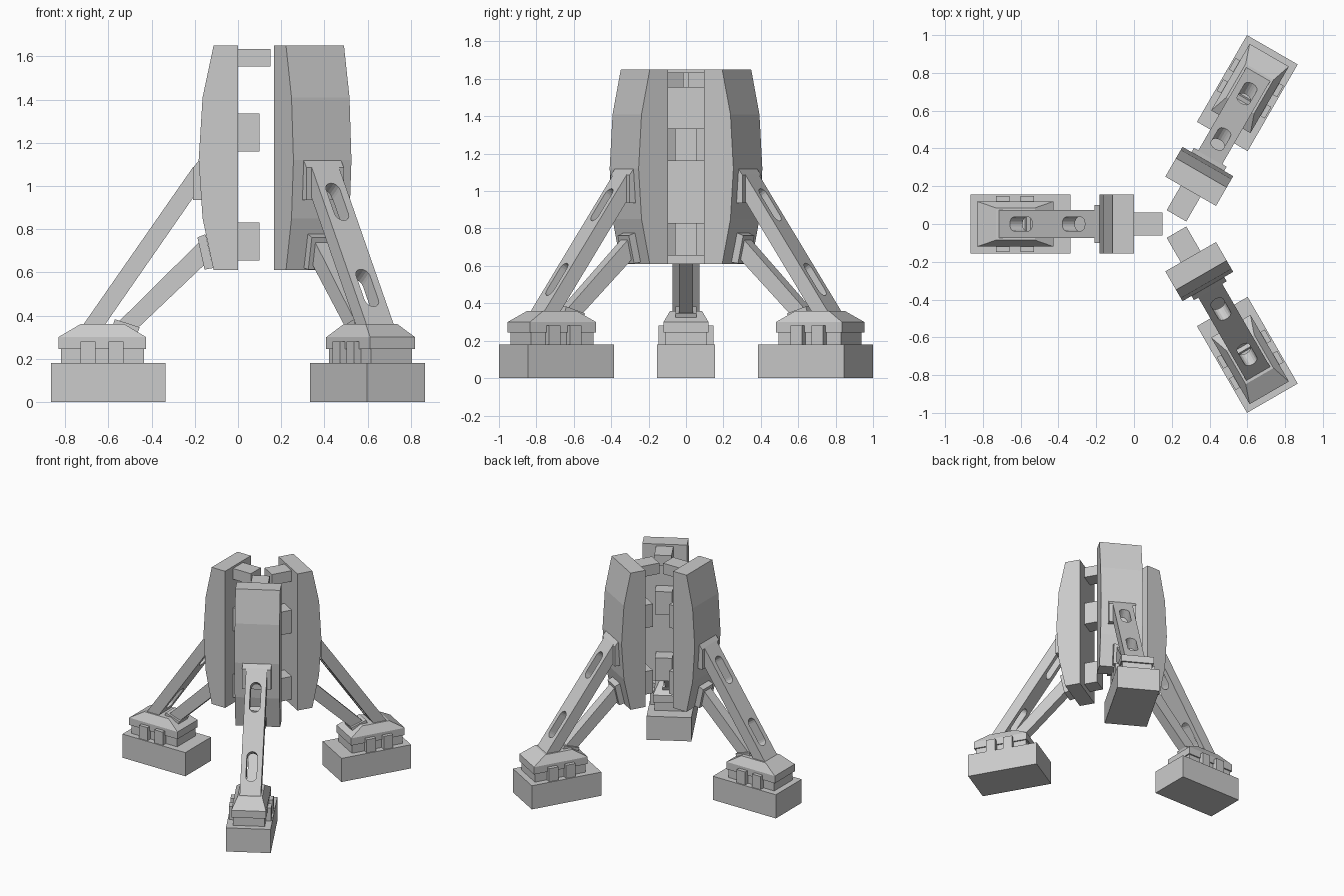
import bpy, bmesh, math
from mathutils import Matrix, Vector

if "Cube" in bpy.data.objects:
    bpy.data.objects.remove(bpy.data.objects["Cube"], do_unlink=True)

grey = bpy.data.materials.new("plain_grey")
grey.use_nodes = True
GREY = (0.6, 0.6, 0.6, 1)
grey.diffuse_color = GREY
grey.node_tree.nodes["Principled BSDF"].inputs["Base Color"].default_value = GREY

AXIS_X = 0.2      # the three legs radiate from the vertical line x = AXIS_X


def finish(name, bm, place):
    bmesh.ops.recalc_face_normals(bm, faces=bm.faces)
    mesh = bpy.data.meshes.new(name)
    bm.to_mesh(mesh)
    bm.free()
    mesh.materials.append(grey)
    ob = bpy.data.objects.new(name, mesh)
    bpy.context.collection.objects.link(ob)
    ob.matrix_world = place
    return ob


def loft(name, rings, place):
    """Skin closed rings of equal length and cap both ends."""
    bm = bmesh.new()
    loops = [[bm.verts.new(p) for p in ring] for ring in rings]
    n = len(loops[0])
    for a, b in zip(loops, loops[1:]):
        for i in range(n):
            j = (i + 1) % n
            bm.faces.new((a[i], a[j], b[j], b[i]))
    bm.faces.new(loops[0])
    bm.faces.new(loops[-1])
    return finish(name, bm, place)


def prism(name, profile, half, place, shift=0.0):
    """Extrude a (radius, height) profile sideways."""
    return loft(name, [[(r, shift + s * half, z) for r, z in profile]
                       for s in (-1, 1)], place)


def block(name, r0, r1, z0, z1, half, place, shift=0.0):
    return prism(name, [(r0, z0), (r1, z0), (r1, z1), (r0, z1)], half, place, shift)


def cut_slots(strut, centres, along, place):
    """Cut round-ended slots square through a strut."""
    across = Vector((-along.z, 0, along.x))
    side = Vector((0, 1, 0))
    cutters = []
    for c in centres:
        outline = []
        for end in (1, -1):
            for k in range(9):
                a = math.pi * (k / 8 - 0.5)
                outline.append(end * (along * (0.068 + 0.037 * math.cos(a))
                                      + side * 0.037 * math.sin(a)))
        cutter = loft("slot_cutter", [[c + p + across * d for p in outline]
                                      for d in (-0.2, 0.2)], place)
        cutter.hide_render = True
        mod = strut.modifiers.new("slot", "BOOLEAN")
        mod.operation = "DIFFERENCE"
        mod.solver = "EXACT"
        mod.object = cutter
        cutters.append(cutter)
    bpy.context.view_layer.update()
    graph = bpy.context.evaluated_depsgraph_get()
    mesh = bpy.data.meshes.new_from_object(strut.evaluated_get(graph))
    strut.modifiers.clear()
    strut.data = mesh
    for cutter in cutters:
        bpy.data.objects.remove(cutter, do_unlink=True)


def leg(tag, angle):
    place = Matrix.Translation((AXIS_X, 0, 0)) @ Matrix.Rotation(math.radians(angle), 4, "Z")

    # Upright shell with a bowed outer face, and the lugs on its inner face
    prism(tag + "_shell", [(0.2, 0.61), (0.313, 0.61), (0.364, 0.85), (0.382, 1.12),
                           (0.364, 1.41), (0.313, 1.65), (0.2, 1.65)], 0.155, place)
    block(tag + "_top_lug", 0.05, 0.2, 1.553, 1.635, 0.06, place)
    block(tag + "_middle_lug", 0.1, 0.2, 1.16, 1.335, 0.06, place)
    block(tag + "_lower_lug", 0.1, 0.2, 0.655, 0.83, 0.06, place)

    # Foot: block, neck, tapered cap and side clips
    block(tag + "_foot", 0.535, 1.065, 0, 0.18, 0.155, place)
    block(tag + "_foot_neck", 0.635, 1.02, 0.18, 0.245, 0.11, place)
    tiers = [(0.625, 1.032, 0.12, 0.245), (0.625, 1.032, 0.12, 0.3),
             (0.725, 0.93, 0.085, 0.36)]
    loft(tag + "_foot_cap", [[(a, -h, z), (b, -h, z), (b, h, z), (a, h, z)]
                             for a, b, h, z in tiers], place)
    for side in (-1, 1):
        for r in (0.73, 0.86):
            block(tag + "_foot_clip", r, r + 0.07, 0.18, 0.28, 0.021, place, side * 0.126)

    # Upper strut with two slots, and its pad on the shell
    prism(tag + "_upper_pad", [(0.36, 0.935), (0.408, 0.935), (0.408, 1.085), (0.38, 1.12),
                               (0.36, 1.12)], 0.1, place)
    strut = prism(tag + "_upper_strut", [(0.405, 0.95), (0.405, 1.092), (0.915, 0.36),
                                         (0.915, 0.345), (0.825, 0.345)], 0.073, place)
    cut_slots(strut, [Vector((0.52, 0, 0.927)), Vector((0.797, 0, 0.528))],
              Vector((0.572, 0, -0.82)), place)

    # Lower strut with a tilted pad at each end
    prism(tag + "_lower_strut", [(0.34, 0.65), (0.375, 0.745), (0.75, 0.374), (0.662, 0.344)],
          0.038, place)
    prism(tag + "_lower_pad", [(0.315, 0.62), (0.355, 0.613), (0.388, 0.762), (0.35, 0.777)],
          0.06, place)
    prism(tag + "_cap_pad", [(0.655, 0.346), (0.77, 0.383), (0.784, 0.342), (0.669, 0.31)],
          0.055, place)


leg("right", 180)
leg("back_left", 60)
leg("front_left", -60)
